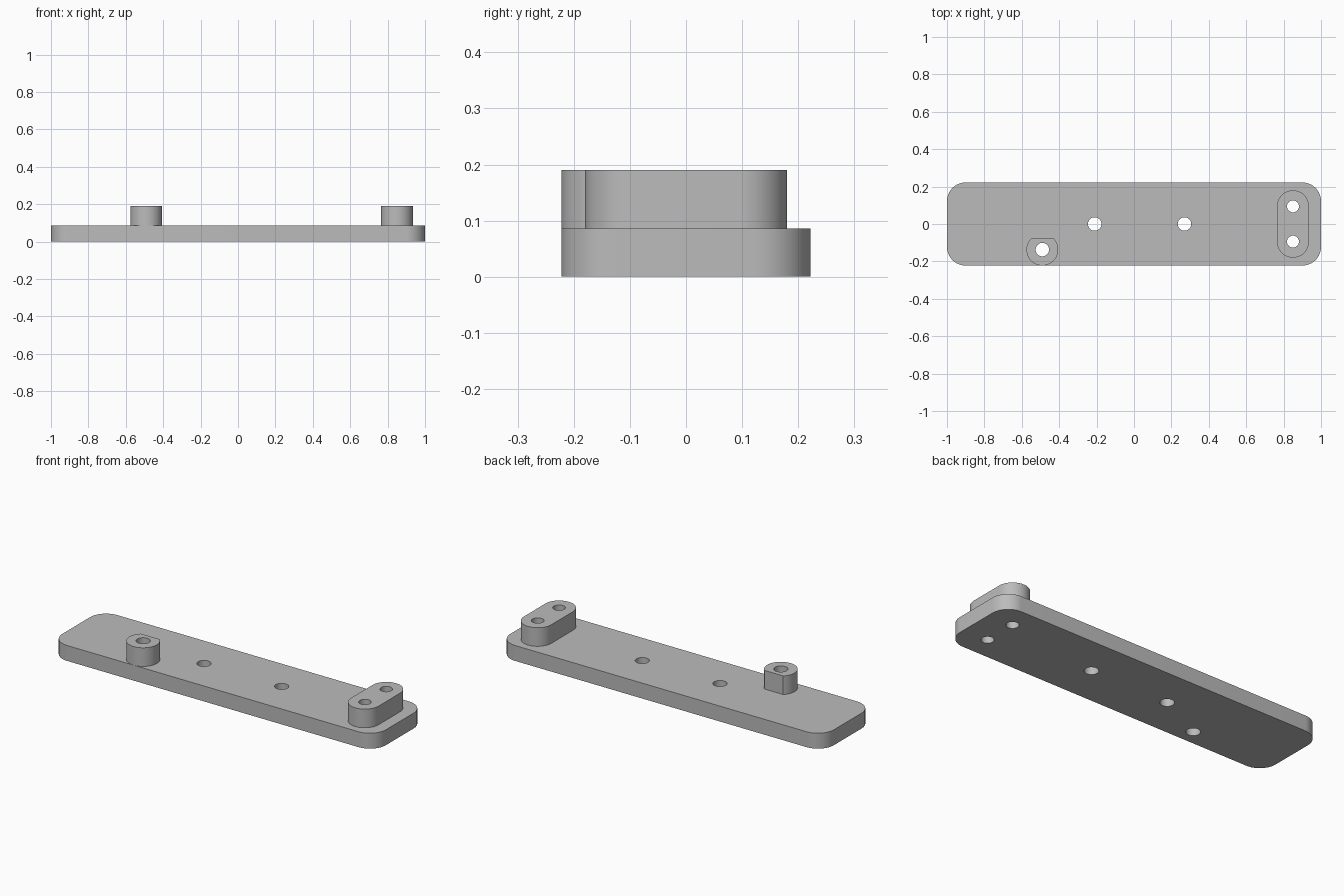
import bpy, bmesh
from math import asin, cos, sin, pi, radians

cube = bpy.data.objects.get("Cube")
if cube:
    bpy.data.objects.remove(cube, do_unlink=True)

PLATE_TOP, BOSS_TOP = 0.086, 0.19
HALF_X, HALF_Y, CORNER = 1.0, 0.222, 0.1
BOSS_R, HOLE_R, PIN_R = 0.085, 0.036, 0.032

grey = bpy.data.materials.new("plain grey")
grey.use_nodes = True
colour = (0.5, 0.5, 0.5, 1)
grey.diffuse_color = colour
grey.node_tree.nodes["Principled BSDF"].inputs["Base Color"].default_value = colour


def arc(x, y, r, start, end, steps):
    """Points along an arc, both ends included."""
    return [(x + r * cos(start + (end - start) * i / steps),
             y + r * sin(start + (end - start) * i / steps)) for i in range(steps + 1)]


def circle(x, y, r):
    return arc(x, y, r, 0, 2 * pi, 48)[:-1]


def rounded_rect(x, y, hx, hy, r):
    """Outline of a rectangle with round corners."""
    points = []
    for i, (sx, sy) in enumerate([(1, 1), (-1, 1), (-1, -1), (1, -1)]):
        points += arc(x + sx * (hx - r), y + sy * (hy - r), r,
                      i * pi / 2, (i + 1) * pi / 2, 16)
    return points


def extruded_part(name, outline, holes, bottom, top):
    """Fill an outline with round holes and extrude it upwards."""
    bm = bmesh.new()
    edges = []
    for loop in [outline] + [circle(*h) for h in holes]:
        verts = [bm.verts.new((x, y, bottom)) for x, y in loop]
        edges += [bm.edges.new((a, b)) for a, b in zip(verts, verts[1:] + verts[:1])]
    bmesh.ops.triangle_fill(bm, use_beauty=True, edges=edges)
    walls = bmesh.ops.extrude_face_region(bm, geom=bm.faces[:], use_keep_orig=True)
    moved = [g for g in walls["geom"] if isinstance(g, bmesh.types.BMVert)]
    bmesh.ops.translate(bm, verts=moved, vec=(0, 0, top - bottom))
    bmesh.ops.recalc_face_normals(bm, faces=bm.faces[:])
    mesh = bpy.data.meshes.new(name)
    bm.to_mesh(mesh)
    bm.free()
    mesh.materials.append(grey)
    obj = bpy.data.objects.new(name, mesh)
    bpy.context.collection.objects.link(obj)
    bpy.ops.object.select_all(action="DESELECT")
    obj.select_set(True)
    bpy.context.view_layer.objects.active = obj
    bpy.ops.object.shade_smooth_by_angle(angle=radians(30))


# Hole positions, shared by the plate and the bosses
boss_hole = (-0.49, -0.137, HOLE_R)
pin_holes = [(0.85, s * 0.094, PIN_R) for s in (-1, 1)]
screw_holes = [(x, 0, HOLE_R) for x in (-0.21, 0.27)]

# Base plate with all holes going through it
extruded_part("base_plate", rounded_rect(0, 0, HALF_X, HALF_Y, CORNER),
              [boss_hole] + pin_holes + screw_holes, 0, PLATE_TOP)

# Round boss with a flat cut on its back
flat = asin(0.062 / BOSS_R)
extruded_part("flatted_boss",
              arc(boss_hole[0], boss_hole[1], BOSS_R, pi - flat, 2 * pi + flat, 48),
              [boss_hole], PLATE_TOP, BOSS_TOP)

# Slot-shaped boss across the left end
slot = arc(0.85, 0.095, BOSS_R, 0, pi, 32) + arc(0.85, -0.095, BOSS_R, pi, 2 * pi, 32)
extruded_part("slot_boss", slot, pin_holes, PLATE_TOP, BOSS_TOP)
